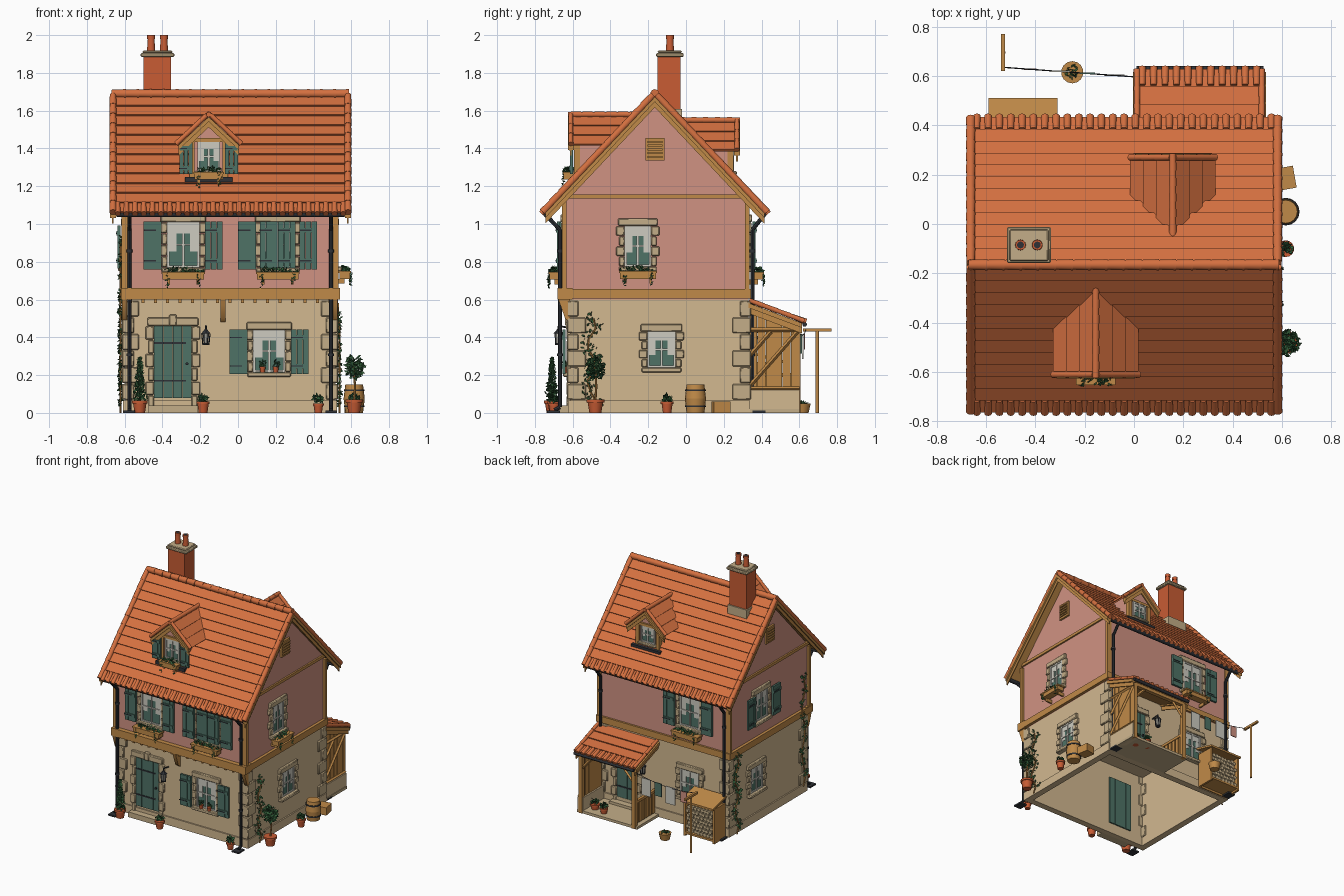
import bpy, bmesh, math, random
from mathutils import Matrix, Vector as V

if "Cube" in bpy.data.objects:
    bpy.data.objects.remove(bpy.data.objects["Cube"])
random.seed(4)
I = Matrix()
parts = {}

def srgb(r, g, b):
    return tuple(((c/255+0.055)/1.055)**2.4 for c in (r, g, b)) + (1,)
COL = dict(roof_tile=srgb(212,112,64), brick=srgb(200,92,52), pink_render=srgb(208,146,130),
           stone_wall=srgb(210,184,144), stone_trim=srgb(196,174,136), timber=srgb(192,138,72),
           shutter_green=srgb(78,114,102), foliage=srgb(50,92,56), black_iron=srgb(46,49,54),
           linen=srgb(205,203,192))
MAT = {}
for k, c in COL.items():
    MAT[k] = bpy.data.materials.new(k)
    MAT[k].diffuse_color = c

# ---- primitives, gathered per named part
def bm_of(name, mat):
    return parts.setdefault(name, (bmesh.new(), mat))[0]

def box(name, mat, x0, x1, y0, y1, z0, z1, M=I):
    T = Matrix.Translation(((x0+x1)/2, (y0+y1)/2, (z0+z1)/2)) @ Matrix.Diagonal((x1-x0, y1-y0, z1-z0, 1))
    bmesh.ops.create_cube(bm_of(name, mat), size=1, matrix=M @ T)

def cyl(name, mat, p, q, r, r2=None, seg=10, M=I):
    p, q = V(p), V(q)
    R = (q-p).to_track_quat('Z', 'Y').to_matrix().to_4x4()
    bmesh.ops.create_cone(bm_of(name, mat), cap_ends=True, segments=seg, radius1=r, radius2=r if r2 is None else r2,
                          depth=(q-p).length, matrix=M @ Matrix.Translation((p+q)/2) @ R)

def prism(name, mat, pts, x0, x1, M=I):
    bm = bm_of(name, mat)
    a, b = ([bm.verts.new(M @ V((x, y, z))) for y, z in pts] for x in (x0, x1))
    bm.faces.new(a); bm.faces.new(b[::-1])
    for i in range(len(pts)):
        j = (i+1) % len(pts)
        bm.faces.new((a[i], b[i], b[j], a[j]))

def pipe(name, mat, pts, r, seg=8, M=I):
    for p, q in zip(pts, pts[1:]):
        cyl(name, mat, p, q, r, seg=seg, M=M)

def leaves(name, c, rad, n, s=0.013, M=I):
    bm = bm_of(name, 'foliage')
    for _ in range(n):
        d = V([random.gauss(0, 1) for _ in range(3)]).normalized() * random.random()**0.4
        p = V(c) + V((d.x*rad[0], d.y*rad[1], d.z*rad[2]))
        u = V([random.gauss(0, 1) for _ in range(3)]).normalized()
        w = u.orthogonal().normalized()
        bm.faces.new([bm.verts.new(M @ (p+o)) for o in (u*s, w*s*0.6, -u*s, -w*s*0.6)])

def face(x, y, deg):
    return Matrix.Translation((x, y, 0)) @ Matrix.Rotation(math.radians(deg), 4, 'Z')

def rolls(name, p, q, r, n, M=I):
    p, q = V(p), V(q)
    for i in range(n):
        cyl(name, 'roof_tile', p.lerp(q, i/n), p.lerp(q, (i+1.1)/n), r*0.86, r, M=M)

# ---- one tiled roof slope: stepped courses, eave ends, verge rolls
def slope(name, ridge, eave, n, x0, x1, teeth=0, verges=(), t=0.018, M=I, r=0.02):
    a, b = V(ridge), V(eave)
    d = (b-a).normalized()
    N = V((-d.y, d.x))
    N = N if N.y > 0 else -N
    for i in range(n):
        p, q = a.lerp(b, i/n), a.lerp(b, (i+1)/n) + d*0.008
        prism(name+'_tiles', 'roof_tile', [p, q, q+N*t, p+N*t*0.3], x0, x1, M)
    for i in range(teeth):
        x = x0 + (i+0.5)*(x1-x0)/teeth
        p, q = b - d*0.06 + N*0.012, b + d*0.018 + N*0.012
        cyl(name+'_eave_tiles', 'roof_tile', (x, *p), (x, *q), 0.013, 0.016, M=M)
    for x in verges:
        e, f = b + N*0.012, a + N*0.012
        rolls(name+'_verge_tiles', (x, *f), (x, *e), r, max(3, int((b-a).length/0.07)), M)
        for k in (0.028, 0.058):          # board under the verge
            prism(name+'_barge_boards', 'timber', [a-V((0, .003)), b-V((0, .003)), b-V((0, k)), a-V((0, k))], x-0.012*(k < .05)-.004, x+0.012*(k < .05)+.004, M)

# ---- openings
def shutter(M, x0, x1, z0, z1, y=-0.03):
    n = 3
    for i in range(n):
        w = (x1-x0)/n
        box('shutters', 'shutter_green', x0+i*w+.001, x0+(i+1)*w-.001, y-.008, y+.008, z0, z1, M)
    for f in (.18, .82):
        z = z0+(z1-z0)*f
        box('shutter_battens', 'shutter_green', x0+.004, x1-.004, y-.014, y-.008, z-.012, z+.012, M)
        box('shutter_hinges', 'black_iron', x0, x1-.03, y-.017, y-.014, z-.003, z+.003, M)

def surround(M, h, z0, z1, rows=4, lint=0.04):
    for s in (-1, 1):
        for i in range(rows):
            w, d = (.045 if i % 2 else .03), (z1-z0)/rows
            a, b = sorted((s*h, s*(h+w)))
            box('stone_surrounds', 'stone_trim', a, b, -.018, .01, z0+i*d+.002, z0+(i+1)*d-.002, M)
    box('stone_surrounds', 'stone_trim', -h-.035, h+.035, -.02, .01, z1, z1+lint, M)

def flower_box(M, h, z, y=-.05):
    box('flower_boxes', 'timber', -h, h, y-.028, y+.028, z, z+.035, M)
    box('flower_boxes', 'timber', -h-.006, h+.006, y-.032, y+.032, z+.03, z+.04, M)
    leaves('box_flowers', (0, y, z+.048), (h, .03, .022), int(h*900), .011, M)
    for s in (-1, 1):
        box('flower_box_brackets', 'timber', s*h*.7-.006, s*h*.7+.006, y, .0, z-.025, z, M)
        leaves('box_flowers', (s*h*.75, y-.03, z), (.012, .008, .05), 14, .009, M)

def window(M, w, z0, z1, shut=None, fbox=False, trim=True):
    h = w/2
    box('window_glass', 'shutter_green', -h, h, -.004, .01, z0, z1, M)
    for s in (-1, 1):
        a, b = sorted((s*h, s*(h-.012)))
        box('window_frames', 'linen', a, b, -.013, .005, z0, z1, M)
        a, b = sorted((s*h*.86, s*h*.42))
        box('curtains', 'linen', a, b, -.006, -.002, z0+(z1-z0)*.35, z1, M)
    box('curtains', 'linen', -h, h, -.007, -.002, z1-(z1-z0)*.25, z1, M)
    for z in (z0+.006, (z0+z1)/2, z1-.006):
        box('window_frames', 'linen', -h, h, -.012, .005, z-.005, z+.005, M)
    box('window_frames', 'linen', -.006, .006, -.013, .005, z0, z1, M)
    if trim:
        surround(M, h, z0, z1)
        box('window_sills', 'stone_trim', -h-.03, h+.03, -.035, .01, z0-.025, z0, M)
    if shut == 'open':
        shutter(M, -h-.125, -h-.03, z0-.01, z1+.002)
        shutter(M, h+.03, h+.125, z0-.01, z1+.002)
    if shut == 'closed':
        shutter(M, -h-.01, -.001, z0-.01, z1+.002, -.025)
        shutter(M, .001, h+.01, z0-.01, z1+.002, -.025)
    if fbox:
        flower_box(M, h+.025, z0-.065)

def door(M, h, z0, z1):
    for i in range(4):
        box('doors', 'shutter_green', -h+i*h/2+.001, -h+(i+1)*h/2-.001, -.008, .05, z0, z1, M)
    for z in (z0+.09, z1-.09):
        box('door_straps', 'black_iron', -h, h*.7, -.012, -.008, z-.005, z+.005, M)
    cyl('door_straps', 'black_iron', (h*.75, -.02, z0+.18), (h*.75, -.005, z0+.18), .008, M=M)
    surround(M, h, z0-.06, z1, 6, .045)
    box('stone_surrounds', 'stone_trim', -.02, .02, -.025, .01, z1, z1+.06, M)
    box('door_steps', 'stone_trim', -h-.03, h+.03, -.06, .0, 0, .04, M)

def lantern(M, z):
    pipe('lanterns', 'black_iron', [(0, 0, z+.09), (0, -.06, z+.1), (0, -.06, z+.07)], .005, M=M)
    cyl('lanterns', 'black_iron', (0, -.06, z+.06), (0, -.06, z+.085), .028, .005, 6, M)
    cyl('lantern_glass', 'linen', (0, -.06, z+.01), (0, -.06, z+.06), .015, .02, 6, M)
    cyl('lanterns', 'black_iron', (0, -.06, z), (0, -.06, z+.01), .018, .018, 6, M)
    for a in range(6):
        c, s = math.cos(a*math.pi/3), math.sin(a*math.pi/3)
        cyl('lanterns', 'black_iron', (c*.016, -.06+s*.016, z), (c*.022, -.06+s*.022, z+.06), .003, seg=4, M=M)

def pot(x, y, r, h):
    cyl('plant_pots', 'brick', (x, y, 0), (x, y, h), r*.65, r*.9, 14)
    cyl('plant_pots', 'brick', (x, y, h*.78), (x, y, h), r, r, 14)

# ---- house body
X0, X1 = -.6, .515
for a in ((X0, X1, -.615, -.575), (X0, X1, .29, .33), (X0, X0+.04, -.615, .33), (X1-.04, X1, -.615, .33)):
    box('ground_floor_walls', 'stone_wall', *a, 0, .6)
for a in ((X0-.01, X1+.01, -.625, -.6), (X0-.01, X1+.01, .31, .34), (X0-.01, X0+.02, -.625, .34), (X1-.02, X1+.01, -.625, .34)):
    box('plinth', 'stone_wall', *a, 0, .065)
box('ceiling', 'stone_wall', X0+.02, X1-.02, -.6, .31, .57, .6)
prism('upper_walls', 'pink_render', [(-.645, .6), (.33, .6), (.33, 1.13), (-.16, 1.65), (-.645, 1.13)], X0, X1)
for x in (X0, X1):                      # corner stones and posts
    for y, yy in ((-.615, 1), (.33, -1)):
        for i in range(6):
            a, b = (.075, .045) if i % 2 else (.05, .085)
            s = 1 if x < 0 else -1
            xs, ys = sorted((x-s*.014, x+s*a)), sorted((y-yy*.014, y+yy*b))
            box('corner_stones', 'stone_trim', *xs, *ys, .07+i*.088, .153+i*.088)
    for y in (-.645, .325):
        box('corner_posts', 'timber', x-.018, x+.018, y-.012, y+.012, .65, 1.12)
    box('gable_beams', 'timber', x-.012, x+.012, -.65, .335, 1.135, 1.157)
    box('side_beams', 'timber', x-.022, x+.022, -.67, .34, .605, .655)
box('front_beam', 'timber', X0-.02, X1+.025, -.68, -.6, .6, .66)
box('back_beam', 'timber', X0-.02, X1+.02, .3, .345, .605, .655)
for i in range(17):
    x = X0+.03+i*.066
    box('joist_ends', 'timber', x-.008, x+.008, -.665, -.6, .583, .602)
for x in (X0, -.08, X1):
    prism('jetty_brackets', 'timber', [(-.615, .6), (-.675, .6), (-.665, .57), (-.64, .5), (-.615, .48)], x-.013, x+.013)

# ---- main roof, gutters, downpipes
RY, RZ, EZ = -.165, 1.675, 1.06
for s, tag in ((-1, 'front'), (1, 'back')):
    e = RY+s*.58
    slope('main_roof_'+tag, (RY, RZ), (e, EZ), 12, -.66, .58, 27, (-.662, .582))
    prism('roof_boards', 'timber', [(RY, RZ), (e, EZ), (e, EZ-.02), (RY, RZ-.025)], -.65, .57)
    cyl('gutters', 'black_iron', (-.64, e-s*.005, EZ-.008), (.565, e-s*.005, EZ-.008), .016)
    w = -.667 if s < 0 else .352
    for x in (-.575, .492):
        pipe('downpipes', 'black_iron', [(x, e, EZ-.01), (x, w, .97), (x, w, .03), (x, w+s*.03, .015)], .011)
        box('splash_plates', 'black_iron', x-.03, x+.03, min(w, w+s*.07), max(w, w+s*.07), 0, .012)
        for z in (.3, .85):
            cyl('downpipes', 'black_iron', (x, w, z), (x, w, z+.015), .016)
rolls('ridge_tiles', (-.67, RY, RZ+.015), (.58, RY, RZ+.015), .024, 18)
for x, d in ((X1, 90), (X0, -90)):      # gable vents
    M = face(x, RY, d)
    box('gable_vents', 'timber', -.05, .05, -.015, .01, 1.335, 1.455, M)
    for i in range(5):
        box('gable_vents', 'timber', -.04, .04, -.024, -.015, 1.35+i*.02, 1.36+i*.02, M)

# ---- chimney
box('chimney', 'brick', -.5, -.355, -.15, -.03, 1.5, 1.89)
box('chimney_base', 'stone_trim', -.51, -.345, -.16, -.02, 1.5, 1.61)
box('chimney_cap', 'stone_trim', -.515, -.337, -.158, -.012, 1.885, 1.905)
box('chimney_cap', 'stone_trim', -.505, -.347, -.15, -.022, 1.905, 1.918)
for x in (-.46, -.392):
    cyl('chimney_pots', 'brick', (x, -.085, 1.915), (x, -.085, 1.99), .022, .017, 12)
    cyl('chimney_pots', 'brick', (x, -.085, 1.98), (x, -.085, 2.0), .021, .021, 12)
    cyl('chimney_flues', 'black_iron', (x, -.085, 1.99), (x, -.085, 2.001), .014, .014, 12)

# ---- dormers
def dormer(M, zr, front):
    D = M @ Matrix.Rotation(math.pi/2, 4, 'Z')
    prism('dormer_walls', 'pink_render', [(-.095, 1.2), (.095, 1.2), (.095, zr-.1), (0, zr-.015), (-.095, zr-.1)], 0, .3, D)
    for s in (-1, 1):
        slope('dormer_roof', (0, zr-.015), (s*.16, zr-.165), 3, -.03, .33, 0, (-.03,), .012, D, .014)
        box('dormer_posts', 'timber', s*.088-.014, s*.088+.014, -.012, .02, 1.24, zr-.13, M)
    rolls('dormer_ridge_tiles', (-.045, 0, zr-.005), (.33, 0, zr-.005), .016, 6, D)
    box('dormer_lintels', 'timber', -.11, .11, -.014, .01, zr-.15, zr-.13, M)
    box('dormer_aprons', 'black_iron', -.125, .125, -.035, .06, 1.215, 1.25, M)
    window(M, .12, 1.28, zr-.15, None, False, False)
    box('window_sills', 'stone_trim', -.075, .075, -.03, .01, 1.262, 1.28, M)
    if front:
        shutter(M, -.157, -.085, 1.265, 1.43, -.025)
        shutter(M, .085, .157, 1.265, 1.43, -.025)
        flower_box(M, .075, 1.235, -.04)
dormer(face(-.155, -.58, 0), 1.585, True)
dormer(face(.157, .24, 180), 1.555, False)

# ---- doors, windows, lanterns
door(face(-.345, -.615, 0), .1, .08, .46)
window(face(.165, -.615, 0), .17, .215, .44, 'open')
for x in (.13, .2):
    M = face(x, -.64, 0)
    cyl('sill_pots', 'brick', (0, 0, .215), (0, 0, .245), .012, .017, M=M)
    leaves('sill_plants', (0, 0, .26), (.02, .02, .02), 20, .009, M)
window(face(-.29, -.645, 0), .17, .77, 1.01, 'open', True)
window(face(.21, -.645, 0), .17, .77, 1.01, 'closed', True)
shutter(face(.21, -.645, 0), -.21, -.115, .76, 1.012)
shutter(face(.21, -.645, 0), .115, .21, .76, 1.012)
window(face(X1, -.13, 90), .15, .24, .43)
window(face(X1, -.255, 90), .14, .775, .99, None, True)
window(face(X0, .0, -90), .15, .24, .43)
window(face(X0, -.06, -90), .15, .775, .99, 'open')
window(face(-.27, .33, 180), .16, .22, .43)
window(face(-.27, .33, 180), .17, .77, 1.01, 'open', True)
door(face(.27, .33, 180), .09, .06, .42)
lantern(face(-.17, -.615, 0), .36)
lantern(face(.1, .33, 180), .33)

# ---- back porch
slope('porch_roof', (.33, .585), (.615, .478), 4, .01, .52, 11, (.012, .518), .015, r=.014)
prism('porch_boards', 'timber', [(.33, .583), (.61, .476), (.61, .462), (.33, .567)], .02, .51)
cyl('gutters', 'black_iron', (.01, .628, .468), (.525, .628, .468), .012)
box('porch_floor', 'stone_trim', 0, .52, .33, .6, 0, .02)
box('porch_low_wall', 'stone_wall', .47, .515, .33, .6, 0, .12)
for i in range(6):                      # plank side
    y = .335+i*.044
    prism('porch_side', 'timber', [(y, .12), (y+.042, .12), (y+.042, .55-(y+.042-.335)*.38), (y, .55-(y-.335)*.38)], .482, .5)
for p, q in (((.335, .14), (.59, .43)), ((.335, .3), (.45, .43)), ((.335, .44), (.6, .44)), ((.335, .13), (.6, .13))):
    cyl('porch_braces', 'timber', (.505, *p), (.505, *q), .011, seg=4)
for x in (.03, .49):
    box('porch_posts', 'timber', x-.015, x+.015, .575, .605, .0, .47)
    s = 1 if x < .2 else -1
    cyl('porch_braces', 'timber', (x, .59, .34), (x+s*.1, .59, .45), .011, seg=4)
box('porch_beam', 'timber', .01, .515, .575, .605, .44, .468)
for i in range(6):
    box('porch_rail', 'timber', .024, .034, .35+i*.04, .378+i*.04, .03, .2)
box('porch_rail', 'timber', .018, .04, .335, .6, .19, .21)

# ---- wood store
for x in (-.58, -.33):
    box('wood_store', 'timber', x-.008, x+.008, .35, .49, 0, .27)
box('wood_store', 'timber', -.58, -.33, .345, .355, 0, .29)
box('wood_store', 'timber', -.58, -.33, .35, .49, .015, .03)
prism('wood_store_roof', 'timber', [(.34, .31), (.51, .265), (.51, .28), (.34, .325)], -.59, -.31)
for r in range(7):
    for c in range(8):
        x = -.555+c*.028+(r % 2)*.012
        cyl('logs', 'stone_trim', (x, .36, .045+r*.03), (x, .475+random.random()*.015, .045+r*.03), .0138, seg=8)

# ---- washing line
cyl('line_post', 'timber', (-.53, .695, 0), (-.53, .695, .44), .009)
box('line_post', 'timber', -.538, -.522, .62, .77, .43, .447)
A, B = V((-.53, .635, .44)), V((.02, .595, .44))
pipe('washing_line', 'black_iron', [A.lerp(B, i/8)-V((0, 0, .03*(1-(i/4-1)**2))) for i in range(9)], .0025, 4)
for t, w, h, m in ((.2, .05, .08, 'pink_render'), (.42, .08, .13, 'linen'), (.62, .06, .1, 'shutter_green'), (.82, .08, .13, 'linen')):
    p = A.lerp(B, t)
    box('washing_'+m, m, p.x-w/2, p.x+w/2, p.y-.003, p.y+.003, .415-h, .418)
cyl('laundry_basket', 'timber', (-.25, .615, 0), (-.25, .615, .05), .034, .045, 14)
leaves('basket_contents', (-.25, .615, .053), (.028, .028, .01), 25)

# ---- barrel, crate, pots and plants
for a, b, r, s in ((0, .075, .047, .056), (.075, .15, .056, .047)):
    cyl('barrel', 'timber', (.615, .05, a), (.615, .05, b), r, s, 16)
for z in (.03, .115):
    cyl('barrel_hoops', 'black_iron', (.615, .05, z), (.615, .05, z+.01), .055, .055, 16)
box('crate', 'timber', -.045, .045, -.04, .04, 0, .06, face(.612, .185, 100))
for x, y, r, h in ((-.52, -.71, .043, .065), (-.185, -.7, .036, .06), (.425, -.7, .03, .05), (.615, -.48, .048, .07),
                   (.615, -.1, .034, .06), (.42, .52, .035, .06), (.33, .54, .03, .06)):
    pot(x, y, r, h)
for i in range(8):
    leaves('cone_shrub', (-.52, -.71, .08+i*.028), (.04-i*.0045, .04-i*.0045, .025), 45, .012)
for x, y in ((-.185, -.7), (.425, -.7), (.615, -.1), (.42, .52), (.33, .54)):
    leaves('potted_plants', (x, y, .075), (.03, .03, .025), 50)
pipe('shrub_trunks', 'timber', [(.615, -.48, .06), (.62, -.475, .14), (.61, -.48, .25)], .006)
leaves('small_tree', (.615, -.48, .24), (.055, .055, .065), 200, .015)

def vine(M, z0, z1, n, spread):
    pts = [(.025*math.sin(i*1.7), -.022, z0+(z1-z0)*i/9) for i in range(10)]
    pipe('vine_stems', 'timber', pts, .005, 5, M)
    for p in pts[1:]:
        leaves('vine_leaves', p, (spread, .014, .04), n, .012, M)
vine(face(X1, -.5, 90), 0, .5, 14, .05)
vine(face(X0, .26, -90), 0, .6, 22, .045)
vine(face(X0, -.56, -90), .06, .9, 18, .035)

# ---- turn the gathered parts into objects
for name, (bm, mat) in parts.items():
    bmesh.ops.recalc_face_normals(bm, faces=bm.faces)
    me = bpy.data.meshes.new(name)
    bm.to_mesh(me)
    me.materials.append(MAT[mat])
    me.shade_smooth()
    me.set_sharp_from_angle(angle=math.radians(40))
    ob = bpy.data.objects.new(name, me)
    bpy.context.collection.objects.link(ob)
    if name in ('corner_stones', 'stone_surrounds', 'window_sills', 'chimney_cap'):
        bv = ob.modifiers.new('soft_edges', 'BEVEL')
        bv.width, bv.segments = .005, 1

for m in bpy.data.materials:
    if m.users and not m.is_grease_pencil:
        m.use_nodes = True
        m.node_tree.nodes["Principled BSDF"].inputs["Base Color"].default_value = m.diffuse_color
